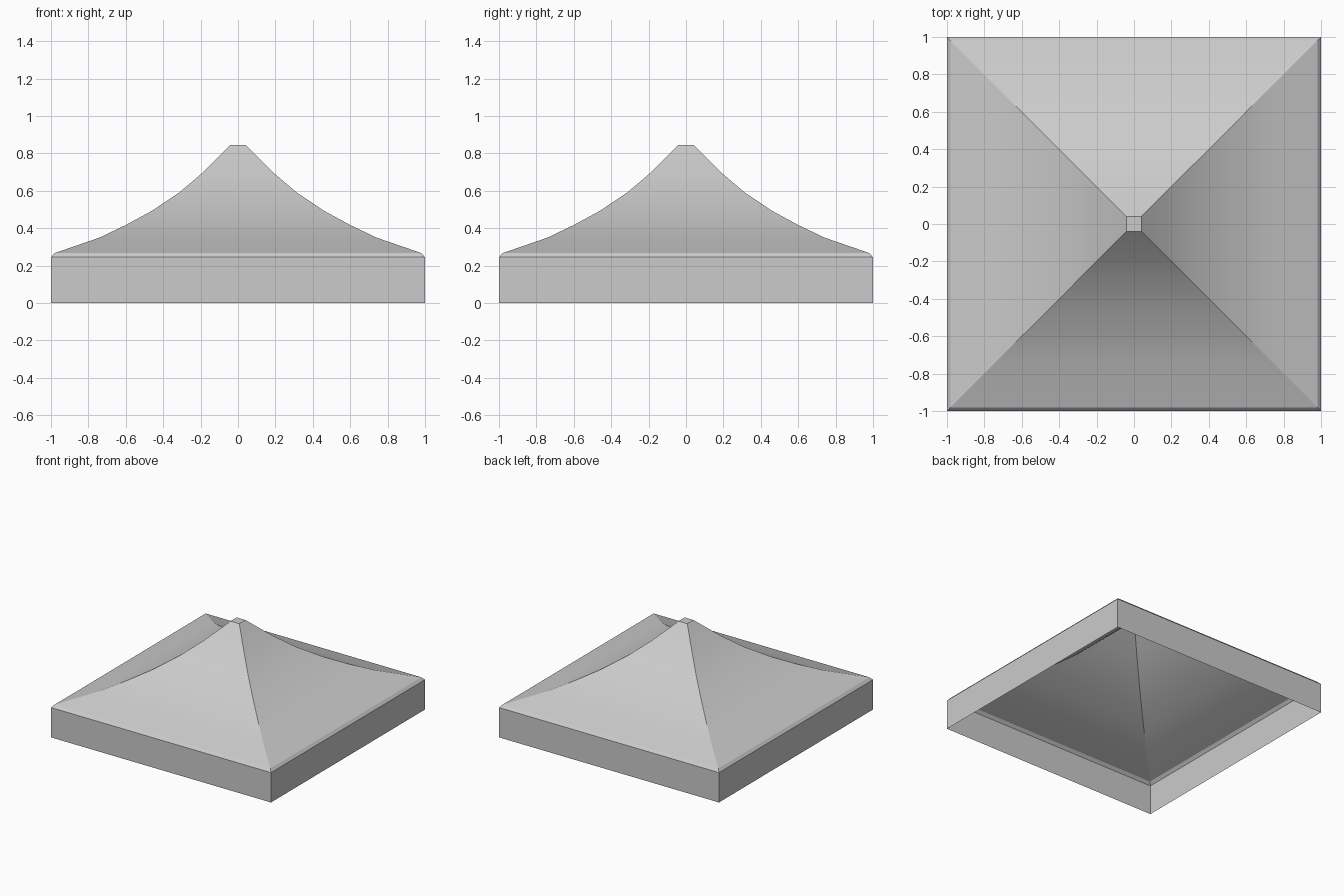
import bpy, bmesh, math

if "Cube" in bpy.data.objects:
    bpy.data.objects.remove(bpy.data.objects["Cube"])

# half-width and height of each square ring, from valance hem to peak
PROFILE = [(1.0, 0.0), (1.0, 0.245), (0.98, 0.267), (0.74, 0.35), (0.60, 0.417),
           (0.46, 0.493), (0.31, 0.594), (0.18, 0.705), (0.04, 0.845)]
CORNERS = [(-1, -1), (1, -1), (1, 1), (-1, 1)]


def square_loft(name, profile):
    bm = bmesh.new()
    rings = [[bm.verts.new((sx * r, sy * r, z)) for sx, sy in CORNERS] for r, z in profile]
    for low, high in zip(rings, rings[1:]):
        for i in range(4):
            j = (i + 1) % 4
            bm.faces.new((low[i], low[j], high[j], high[i]))
    bm.faces.new(rings[-1])  # flat cap at the peak
    mesh = bpy.data.meshes.new(name)
    bm.to_mesh(mesh)
    bm.free()
    obj = bpy.data.objects.new(name, mesh)
    bpy.context.collection.objects.link(obj)
    return obj


# open-bottomed tent roof with its hanging valance
canopy = square_loft("tent_canopy", PROFILE)

# smooth along each panel, crisp at ridges and rim
bpy.context.view_layer.objects.active = canopy
canopy.select_set(True)
bpy.ops.object.shade_smooth_by_angle(angle=math.radians(15))
